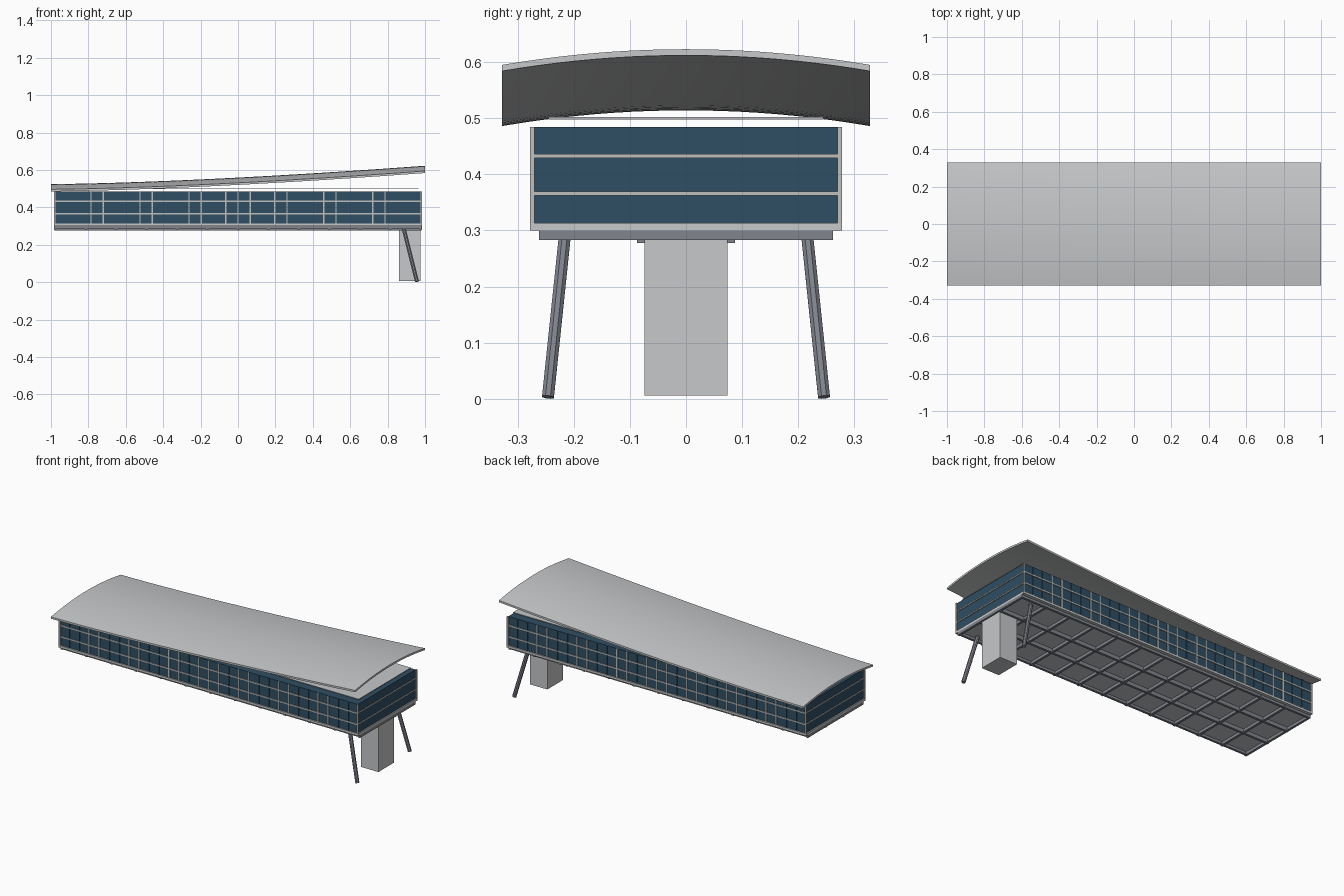
import bpy, bmesh, math
from mathutils import Vector, Matrix

if "Cube" in bpy.data.objects:
    bpy.data.objects.remove(bpy.data.objects["Cube"])


def material(name, rgb):
    m = bpy.data.materials.new(name)
    m.diffuse_color = (*rgb, 1)
    m.use_nodes = True
    m.node_tree.nodes["Principled BSDF"].inputs["Base Color"].default_value = m.diffuse_color
    return m


PALE = material("pale concrete", (0.57, 0.58, 0.59))
FRAME = material("window frame grey", (0.53, 0.53, 0.52))
GLASS = material("dark blue glass", (0.028, 0.077, 0.125))
STEEL = material("steel grey", (0.22, 0.235, 0.27))


def add_object(name, bm, mat):
    bmesh.ops.recalc_face_normals(bm, faces=bm.faces)
    me = bpy.data.meshes.new(name)
    bm.to_mesh(me)
    bm.free()
    me.materials.append(mat)
    ob = bpy.data.objects.new(name, me)
    bpy.context.collection.objects.link(ob)
    return ob


def boxes(name, mat, items):
    """One object from boxes given as (x0, x1, y0, y1, z0, z1)."""
    bm = bmesh.new()
    for x0, x1, y0, y1, z0, z1 in items:
        mid = Vector(((x0 + x1) / 2, (y0 + y1) / 2, (z0 + z1) / 2))
        size = Matrix.Diagonal((x1 - x0, y1 - y0, z1 - z0, 1))
        bmesh.ops.create_cube(bm, size=1, matrix=Matrix.Translation(mid) @ size)
    return add_object(name, bm, mat)


# Glass hall and floor slab
boxes("glass_walls", GLASS, [(-0.978, 0.978, -0.271, 0.271, 0.313, 0.484)])
boxes("floor_slab", PALE, [(-0.985, 0.985, -0.278, 0.278, 0.30, 0.313)])
boxes("ceiling_plate", PALE, [(-0.965, 0.965, -0.245, 0.245, 0.498, 0.502)])

# Corner posts and horizontal rails
posts = []
for sx in (-1, 1):
    for sy in (-1, 1):
        x, y = sx * 0.98, sy * 0.274
        posts.append((x - 0.005, x + 0.005, y - 0.004, y + 0.004, 0.30, 0.484))
boxes("corner_posts", FRAME, posts)
boxes("window_rails", FRAME,
      [(-0.983, 0.983, -0.276, 0.276, z - 0.0035, z + 0.0035) for z in (0.366, 0.4325)])

# Window mullions on the long sides: pale main ones, glass fins between
STEP = 0.0655
MAIN = {-12, -11, -8, -7, -4, -3, -1, 0, 1, 3, 4, 7, 8, 11, 12}
pale, fins = [], []
for i in range(-14, 15):
    for s in (-1, 1):
        w = 0.0035 if i in MAIN else 0.0025
        y = s * 0.273
        bar = (i * STEP - w, i * STEP + w, y - 0.003, y + 0.003, 0.313, 0.484)
        (pale if i in MAIN else fins).append(bar)
boxes("main_mullions", FRAME, pale)
boxes("glass_fins", GLASS, fins)

# Steel grid beneath the floor
boxes("cross_beams", STEEL,
      [(i * 0.163 - 0.007, i * 0.163 + 0.007, -0.262, 0.262, 0.283, 0.30)
       for i in range(-6, 7)])
boxes("long_beams", STEEL,
      [(-0.982, 0.982, y - 0.007, y + 0.007, 0.278 if abs(y) < 0.1 else 0.285, 0.30)
       for y in (-0.253, -0.08, 0.08, 0.253)])

# Service core
boxes("core", PALE, [(0.86, 0.975, -0.074, 0.074, 0.006, 0.30)])

# Slanted legs
for side, s in (("front", -1), ("back", 1)):
    top, foot = Vector((0.885, s * 0.216, 0.29)), Vector((0.957, s * 0.246, 0.003))
    axis = top - foot
    bm = bmesh.new()
    rot = axis.to_track_quat('Z', 'Y').to_matrix().to_4x4()
    bmesh.ops.create_cone(bm, cap_ends=True, segments=8, radius1=0.0115, radius2=0.0115,
                          depth=axis.length,
                          matrix=Matrix.Translation((top + foot) / 2) @ rot)
    add_object(side + "_leg", bm, STEEL)

# Roof shell: arched across, sweeping up towards the right end
NX, NY, THICK = 20, 20, 0.011


def roof_z(x, y):
    t = (x + 1) / 2
    return 0.525 + 0.098 * t ** 1.5 - 0.028 * (y / 0.328) ** 2


bm = bmesh.new()
bmesh.ops.create_grid(bm, x_segments=NX, y_segments=NY, size=1)
for v in bm.verts:
    v.co.y *= 0.328
    v.co.z = roof_z(max(-1, v.co.x), v.co.y)
ext = bmesh.ops.extrude_face_region(bm, geom=bm.faces[:], use_keep_orig=True)
for g in ext["geom"]:
    if isinstance(g, bmesh.types.BMVert):
        g.co.z -= THICK
roof = add_object("roof", bm, PALE)
bpy.context.view_layer.objects.active = roof
roof.select_set(True)
bpy.ops.object.shade_smooth_by_angle(angle=math.radians(30))
